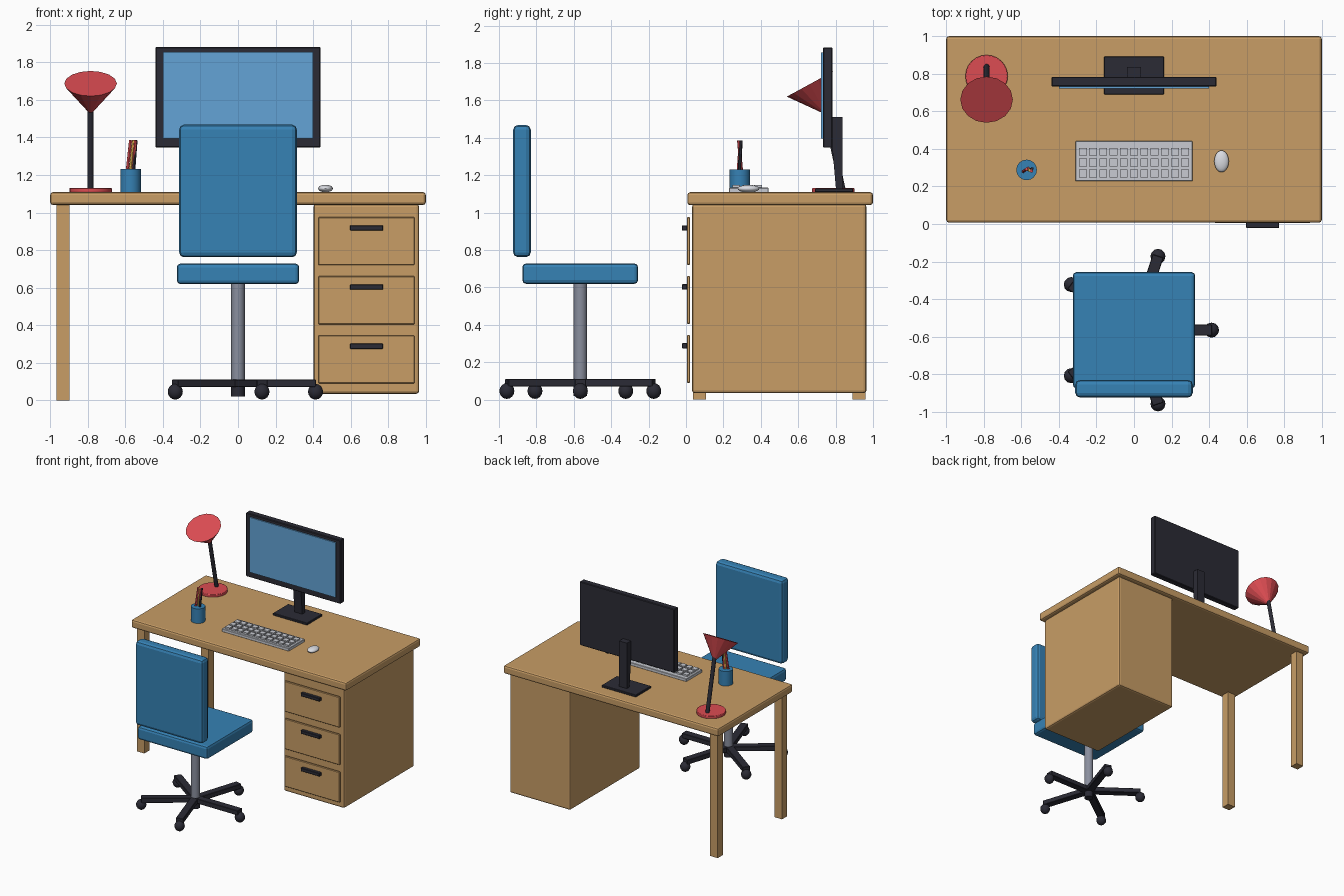
import bpy, math
from mathutils import Vector

if "Cube" in bpy.data.objects:
    bpy.data.objects.remove(bpy.data.objects["Cube"])


def lin(c):
    c /= 255
    return c / 12.92 if c <= 0.04045 else ((c + 0.055) / 1.055) ** 2.4


def material(name, r, g, b):
    m = bpy.data.materials.new(name)
    m.diffuse_color = (lin(r), lin(g), lin(b), 1)
    m.use_nodes = True
    m.node_tree.nodes["Principled BSDF"].inputs["Base Color"].default_value = m.diffuse_color
    return m


WOOD = material("light wood", 200, 157, 102)
BLUE = material("blue", 54, 130, 181)
SCREEN = material("screen blue", 99, 164, 214)
RED = material("red", 220, 76, 82)
DARK = material("charcoal", 43, 43, 53)
STEEL = material("steel grey", 138, 143, 158)
LIGHT = material("light grey", 200, 203, 210)
WHITE = material("off white", 218, 220, 226)
YELLOW = material("pencil yellow", 225, 180, 80)


def finish(o, name, mat, bevel=0, seg=2, smooth=False):
    o.name = name
    o.data.materials.append(mat)
    if bevel:
        m = o.modifiers.new("bevel", 'BEVEL')
        m.width, m.segments = bevel, seg
    if smooth:
        bpy.ops.object.shade_smooth_by_angle(angle=math.radians(40))
    return o


def box(name, mat, x, y, z, bevel=0, seg=2):
    """Box from (min, max) pairs."""
    c = [(a + b) / 2 for a, b in (x, y, z)]
    bpy.ops.mesh.primitive_cube_add(size=1, location=c)
    o = bpy.context.object
    o.scale = [b - a for a, b in (x, y, z)]
    bpy.ops.object.transform_apply(location=False, rotation=False, scale=True)
    return finish(o, name, mat, bevel, seg)


def rod(name, mat, p, q, r1, r2=None, sides=16, smooth=True, bevel=0):
    """Cylinder or cone from point p to point q."""
    p, q = Vector(p), Vector(q)
    bpy.ops.mesh.primitive_cone_add(vertices=sides, radius1=r1,
                                    radius2=r1 if r2 is None else r2,
                                    depth=(q - p).length, location=(p + q) / 2)
    o = bpy.context.object
    o.rotation_euler = (q - p).to_track_quat('Z', 'Y').to_euler()
    return finish(o, name, mat, bevel, 2, smooth)


def ball(name, mat, c, size, seg, rings, smooth):
    bpy.ops.mesh.primitive_uv_sphere_add(segments=seg, ring_count=rings, radius=1, location=c)
    o = bpy.context.object
    o.scale = size
    bpy.ops.object.transform_apply(location=False, rotation=False, scale=True)
    return finish(o, name, mat, smooth=smooth)


# Desk: top, two left legs, drawer cabinet on the right
box("desk_top", WOOD, (-1, 1), (0.007, 1), (1.04, 1.109), 0.015)
for n, y in (("front", 0.037), ("back", 0.891)):
    box(n + "_leg", WOOD, (-0.967, -0.897), (y, y + 0.069), (0, 1.045))
box("drawer_cabinet", WOOD, (0.402, 0.965), (0.032, 0.965), (0.035, 1.045), 0.015)
for i in range(3):
    zc = 0.218 + 0.315 * i
    box(f"drawer_front_{i}", WOOD, (0.428, 0.94), (0.005, 0.022), (zc - 0.128, zc + 0.128), 0.004, 1)
    box(f"drawer_handle_{i}", DARK, (0.597, 0.773), (-0.022, 0.007), (zc + 0.056, zc + 0.084), 0.003, 1)

# Office chair
CY = -0.565
box("seat", BLUE, (-0.326, 0.326), (-0.875, -0.256), (0.619, 0.728), 0.02)
box("chair_back", BLUE, (-0.313, 0.313), (-0.924, -0.83), (0.762, 1.468), 0.025)
rod("chair_column", STEEL, (0, CY, 0.1), (0, CY, 0.625), 0.036)
rod("chair_hub", DARK, (0, CY, 0.02), (0, CY, 0.112), 0.036)
for i in range(5):
    a = math.radians(72 * i)
    arm = box(f"chair_arm_{i}", DARK, (0, 0.415), (-0.03, 0.03), (0.07, 0.11), 0.003, 1)
    off = Vector((arm.location.x * math.cos(a), CY + arm.location.x * math.sin(a), 0.09))
    arm.location, arm.rotation_euler = off, (0, 0, a)
    ball(f"caster_{i}", DARK, (0.413 * math.cos(a), CY + 0.413 * math.sin(a), 0.046),
         (0.04, 0.04, 0.042), 12, 8, True)

# Monitor with stand
box("monitor_frame", DARK, (-0.44, 0.44), (0.732, 0.784), (1.347, 1.882), 0.005, 1)
box("monitor_screen", SCREEN, (-0.4, 0.4), (0.7225, 0.732), (1.395, 1.856))
box("monitor_base", DARK, (-0.159, 0.159), (0.69, 0.893), (1.109, 1.128), 0.003, 1)
profile = [(0.78, 1.51), (0.78, 1.37), (0.802, 1.125), (0.836, 1.125), (0.836, 1.51)]
n = len(profile)
me = bpy.data.meshes.new("monitor_neck")
me.from_pydata([(x, y, z) for x in (-0.036, 0.036) for y, z in profile], [],
               [list(range(n)), list(range(2 * n - 1, n - 1, -1))] +
               [[i, i + n, (i + 1) % n + n, (i + 1) % n] for i in range(n)])
neck = bpy.data.objects.new("monitor_neck", me)
bpy.context.collection.objects.link(neck)
bpy.context.view_layer.objects.active = neck
finish(neck, "monitor_neck", DARK)
import bmesh
bm = bmesh.new()
bm.from_mesh(me)
bmesh.ops.recalc_face_normals(bm, faces=bm.faces)
bm.to_mesh(me)
bm.free()

# Desk lamp: round foot, leaning pole, conical shade tilted forwards
LX = -0.785
rod("lamp_base", RED, (LX, 0.787, 1.107), (LX, 0.787, 1.131), 0.113, sides=24, bevel=0.004)
rod("lamp_pole", DARK, (LX, 0.838, 1.12), (LX, 0.742, 1.56), 0.016, sides=12)
rod("lamp_shade", RED, (LX, 0.662, 1.687), (LX, 0.742, 1.54), 0.14, 0.015, sides=16, smooth=False)

# Pencil cup
rod("pencil_cup", BLUE, (-0.572, 0.288, 1.107), (-0.572, 0.288, 1.231), 0.055, sides=16)
for name, mat, x, dx, y0, y1 in (("red", RED, -0.592, 0.02, 0.278, 0.292),
                                 ("yellow", YELLOW, -0.575, 0.02, 0.294, 0.286),
                                 ("dark", DARK, -0.557, 0.014, 0.284, 0.294),
                                 ("second_red", RED, -0.566, 0.02, 0.298, 0.282)):
    rod(name + "_pencil", mat, (x, y0, 1.2), (x + dx, y1, 1.385), 0.009, sides=6, smooth=False)

# Keyboard with three rows of keys
box("keyboard", LIGHT, (-0.312, 0.312), (0.229, 0.441), (1.107, 1.133), 0.003, 1)
for row in range(3):
    for col in range(11):
        x, y = (col - 5) * 0.0545, 0.327 + (row - 1) * 0.058
        box(f"key_{row}_{col}", LIGHT, (x - 0.021, x + 0.021), (y - 0.021, y + 0.021), (1.13, 1.147))

# Mouse
ball("mouse", WHITE, (0.466, 0.334, 1.128), (0.039, 0.058, 0.02), 20, 12, True)
